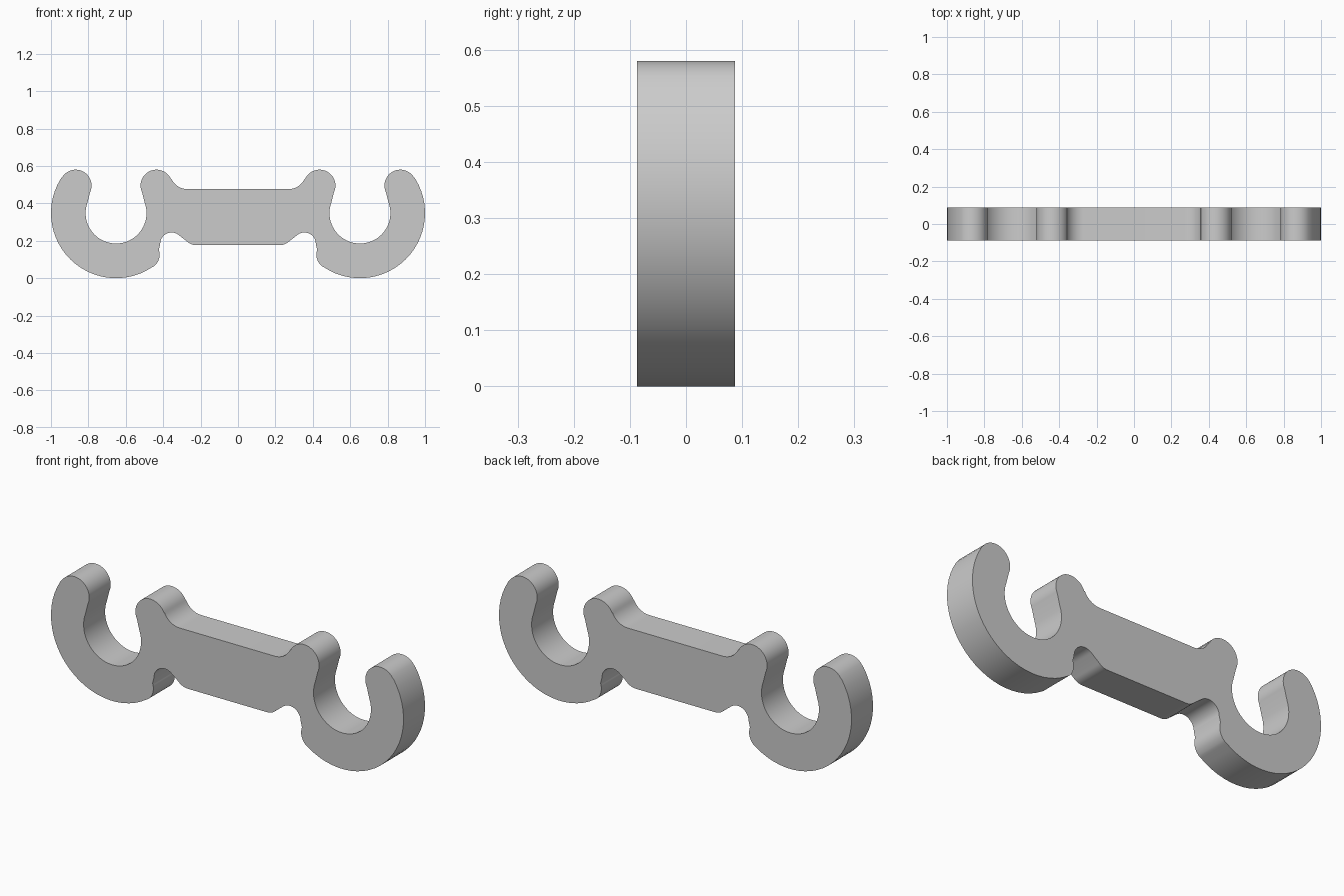
import bpy, bmesh
from math import radians, cos, sin

cube = bpy.data.objects.get("Cube")
if cube:
    bpy.data.objects.remove(cube)

HALF_DEPTH = 0.087
RING_X, RING_Z = 0.652, 0.348

grey = bpy.data.materials.new("plain grey")
grey.use_nodes = True
colour = (0.6, 0.6, 0.6, 1)
grey.diffuse_color = colour
grey.node_tree.nodes["Principled BSDF"].inputs["Base Color"].default_value = colour


def arc(x, z, r, start, end):
    """Points along an arc, angles in degrees."""
    n = max(3, round(abs(end - start) / 6))
    angles = [radians(start + (end - start) * i / n) for i in range(n + 1)]
    return [(x + r * cos(a), z + r * sin(a)) for a in angles]


# Half outline, from the top of the bar round the hook to the underside
half = (
    arc(0.27, 0.57, 0.094, -90, -24)                # fillet from bar to inner tip
    + arc(0.436, 0.495, 0.085, 156, -25)            # inner tip
    + arc(RING_X, RING_Z, 0.163, 160, 380)          # hook opening
    + arc(0.868, 0.495, 0.085, 205, 36)             # outer tip
    + arc(RING_X, RING_Z, 0.348, 32, -124)          # outer curve of hook
    + arc(0.496, 0.125, 0.077, 232, 160)            # rounded heel
    + arc(0.355, 0.183, 0.061, 0, 130)              # notch
    + arc(0.225, 0.247, 0.07, -45, -90)             # bar lower corner
)
outline = half + [(-x, z) for x, z in reversed(half)]

# Extrude the mirrored outline through the depth
bm = bmesh.new()
face = bm.faces.new([bm.verts.new((x, -HALF_DEPTH, z)) for x, z in outline])
extruded = bmesh.ops.extrude_face_region(bm, geom=[face], use_keep_orig=True)
moved = [v for v in extruded["geom"] if isinstance(v, bmesh.types.BMVert)]
bmesh.ops.translate(bm, verts=moved, vec=(0, 2 * HALF_DEPTH, 0))
bmesh.ops.recalc_face_normals(bm, faces=bm.faces)

mesh = bpy.data.meshes.new("double_hook_clip")
bm.to_mesh(mesh)
bm.free()
mesh.materials.append(grey)
clip = bpy.data.objects.new("double_hook_clip", mesh)
bpy.context.collection.objects.link(clip)

bpy.ops.object.select_all(action='DESELECT')
clip.select_set(True)
bpy.context.view_layer.objects.active = clip
bpy.ops.object.shade_smooth_by_angle(angle=radians(35))
